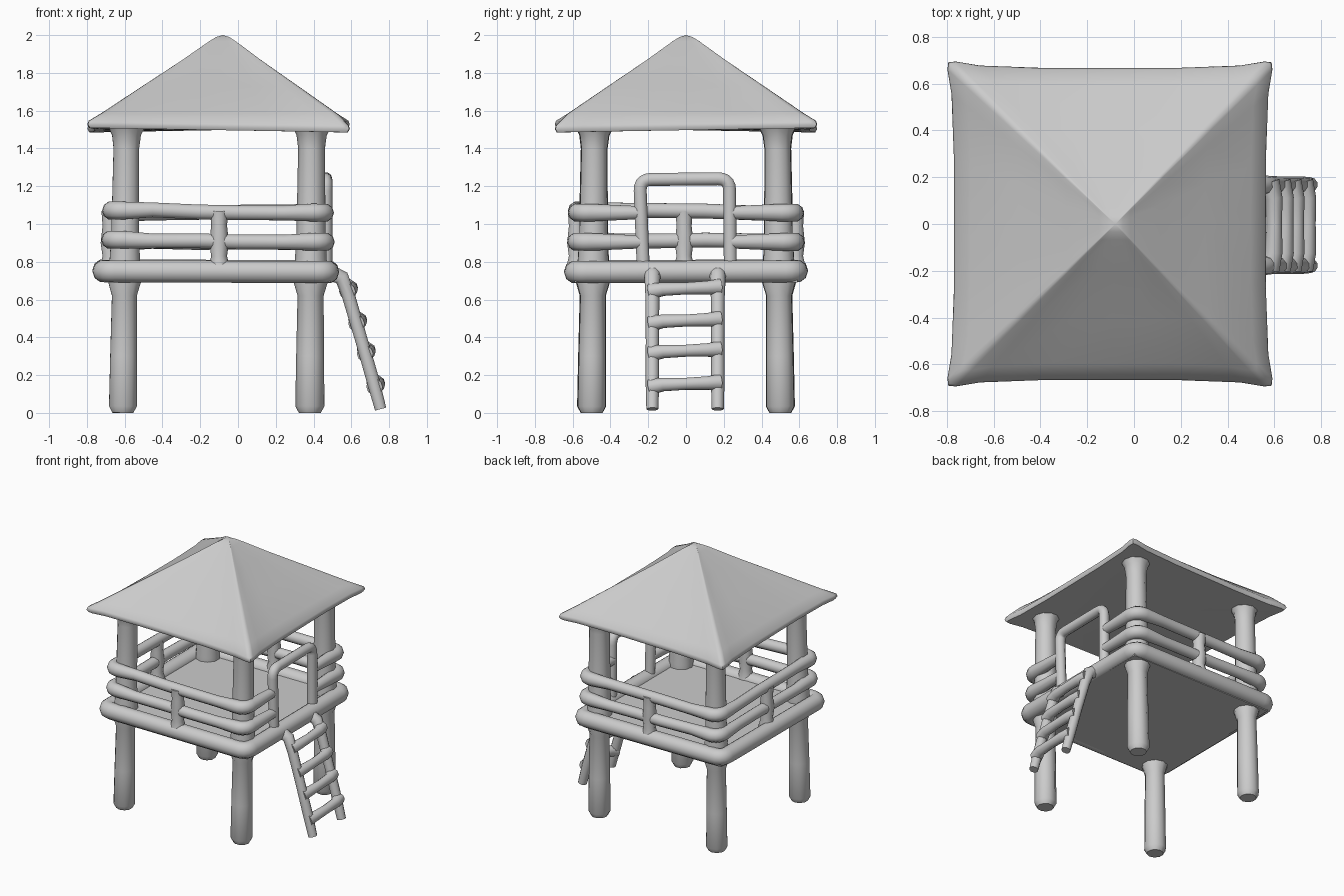
import bpy, bmesh, math, random
from mathutils import Vector

if "Cube" in bpy.data.objects:
    bpy.data.objects.remove(bpy.data.objects["Cube"])

random.seed(4)
grey = bpy.data.materials.new("plain_grey")
grey.diffuse_color = (0.6, 0.6, 0.6, 1)
grey.use_nodes = True
grey.node_tree.nodes["Principled BSDF"].inputs["Base Color"].default_value = grey.diffuse_color


def finish(ob, angle=60):
    ob.data.materials.clear()
    ob.data.materials.append(grey)
    bpy.ops.object.select_all(action='DESELECT')
    ob.select_set(True)
    bpy.context.view_layer.objects.active = ob
    bpy.ops.object.shade_smooth_by_angle(angle=math.radians(angle))


def tube(name, pts, radii, closed=False, res=3):
    """Round limb through pts, with one radius or a radius per point."""
    cu = bpy.data.curves.new(name, 'CURVE')
    cu.dimensions = '3D'
    cu.fill_mode = 'FULL'
    cu.bevel_depth = 1.0
    cu.bevel_resolution = res
    cu.use_fill_caps = True
    sp = cu.splines.new('POLY')
    sp.points.add(len(pts) - 1)
    for i, p in enumerate(pts):
        sp.points[i].co = (*p, 1)
        sp.points[i].radius = radii[i] if isinstance(radii, (list, tuple)) else radii
    sp.use_cyclic_u = closed
    ob = bpy.data.objects.new(name, cu)
    bpy.context.collection.objects.link(ob)
    bpy.ops.object.select_all(action='DESELECT')
    ob.select_set(True)
    bpy.context.view_layer.objects.active = ob
    bpy.ops.object.convert(target='MESH')
    finish(bpy.context.view_layer.objects.active)


def round_path(pts, r, closed=False):
    """Replace the corners of a path with short arcs."""
    pts = [Vector(p) for p in pts]
    n, out = len(pts), []
    for i, p in enumerate(pts):
        if not closed and i in (0, n - 1):
            out.append(p)
            continue
        a = p + (pts[i - 1] - p).normalized() * r
        b = p + (pts[(i + 1) % n] - p).normalized() * r
        for k in range(6):
            t = k / 5
            out.append(a * (1 - t) ** 2 + p * (2 * t * (1 - t)) + b * t * t)
    return out


# Four corner posts, flared under the deck and under the roof
for sx, xb, xt in ((-1, -0.61, -0.59), (1, 0.38, 0.39)):
    for sy in (-1, 1):
        prof = [(0.0, 0.058), (0.035, 0.077), (0.3, 0.074), (0.62, 0.069), (0.69, 0.09),
                (0.8, 0.085), (0.92, 0.078), (1.1, 0.075), (1.4, 0.071), (1.47, 0.08), (1.51, 0.1)]
        pts = [(xb + (xt - xb) * z / 1.5, sy * (0.5 - 0.01 * z), z) for z, r in prof]
        tube("corner_post", pts, [r for z, r in prof])

# Deck floor and its rounded log rim
bpy.ops.mesh.primitive_cube_add(size=1, location=(-0.11, 0, 0.728))
floor = bpy.context.object
floor.name = "deck_floor"
floor.scale = (1.2, 1.18, 0.076)
finish(floor, 30)
rim = [(-0.71, -0.585, 0.75), (0.475, -0.585, 0.745), (0.475, 0.585, 0.75), (-0.71, 0.585, 0.755)]
tube("deck_rim", round_path(rim, 0.06, True), 0.061, True)

# Two railings, open at the ladder side
for z, o in ((0.905, 0.0), (1.06, -0.004)):
    x0, x1, y = -0.675 - o, 0.463 + o, 0.58 + o
    base = [(x1, -0.24, z), (x1, -y, z), (x0, -y, z + 0.012), (x0, y, z), (x1, y, z), (x1, 0.24, z)]
    arcs = round_path(base, 0.07)
    path, rad = [], []
    for i, p in enumerate(arcs):
        path.append(p)
        corner = 0 < i < len(arcs) - 1
        rad.append(0.049 if corner else 0.036)
        # thinner stretch along each straight run
        if i + 1 < len(arcs) and (arcs[i + 1] - p).length > 0.5:
            for t in (0.15, 0.4, 0.6, 0.85):
                q = p.lerp(arcs[i + 1], t)
                q.z += random.uniform(-0.006, 0.006)
                path.append(q)
                rad.append(0.041)
    tube("railing", path, rad)

# Middle balusters on the three closed sides
for x, y in ((-0.1, -0.58), (-0.1, 0.58), (-0.675, -0.01)):
    prof = [(0.76, 0.06), (0.83, 0.042), (0.9, 0.052), (0.99, 0.042), (1.07, 0.048)]
    tube("baluster", [(x, y, z) for z, r in prof], [r for z, r in prof])

# Arched entrance frame
arch = [(0.463, -0.225, 0.74), (0.463, -0.245, 1.235), (0.463, 0.23, 1.24), (0.463, 0.235, 0.74)]
tube("entrance_arch", round_path(arch, 0.06), 0.036)

# Ladder: two side rails and four rungs
side = [(0.49, 0.74), (0.55, 0.715), (0.585, 0.62), (0.655, 0.38), (0.715, 0.17), (0.755, 0.02)]
for y in (-0.178, 0.168):
    tube("ladder_side", [(x, y, z) for x, z in side], [0.045, 0.042, 0.037, 0.035, 0.036, 0.032])
for z in (0.15, 0.325, 0.485, 0.655):
    x = 0.765 - 0.285 * z
    tube("ladder_rung", [(x, -0.19, z - 0.012), (x + 0.02, -0.12, z), (x + 0.022, 0, z + 0.004),
                         (x + 0.02, 0.11, z + 0.008), (x, 0.18, z + 0.012)],
         [0.045, 0.037, 0.033, 0.037, 0.045])

# Pyramid roof: rounded-square rings from the flat underside over the eave to the peak
square = []
for k in range(4):
    a = k * math.pi / 2
    c, s = round(math.cos(a)), round(math.sin(a))
    for u, v in ((1, -0.95), (0.975, -0.8), (0.96, -0.4), (0.96, 0), (0.96, 0.4),
                 (0.975, 0.8), (1, 0.95), (0.995, 0.995)):
        square.append((c * u - s * v, s * u + c * v))
rings = [(0.5, 1.5), (0.93, 1.497), (0.985, 1.497), (1, 1.515), (0.99, 1.535), (0.9, 1.585),
         (0.6, 1.727), (0.3, 1.868), (0.1, 1.968), (0.05, 1.99)]
bm = bmesh.new()
loops = []
for s, z in rings:
    cx = -0.08 - 0.023 * min(1, s)
    loops.append([bm.verts.new((cx + 0.695 * s * x, 0.695 * s * y, z + (0.012 * (x * y) if s > 0.9 else 0)
                                )) for x, y in square])
n = len(square)
for a, b in zip(loops, loops[1:]):
    for i in range(n):
        bm.faces.new((a[i], a[(i + 1) % n], b[(i + 1) % n], b[i]))
for loop, tip in ((loops[0], (-0.1, 0, 1.5)), (loops[-1], (-0.08, 0, 2.0))):
    v = bm.verts.new(tip)
    for i in range(n):
        bm.faces.new((loop[i], loop[(i + 1) % n], v))
bmesh.ops.recalc_face_normals(bm, faces=bm.faces)
me = bpy.data.meshes.new("roof")
bm.to_mesh(me)
bm.free()
roof = bpy.data.objects.new("roof", me)
bpy.context.collection.objects.link(roof)
finish(roof, 55)
